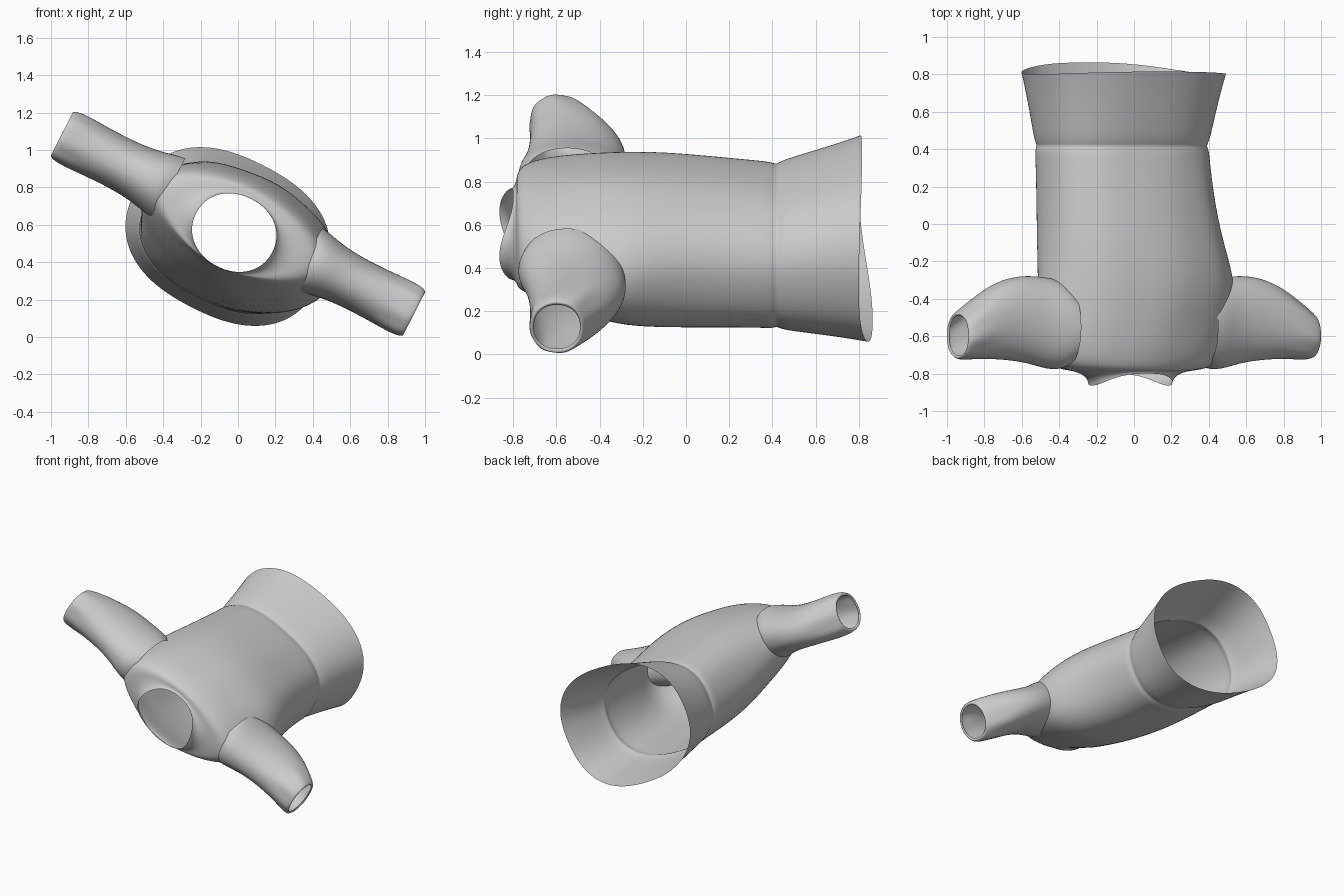
import bpy, bmesh, math

if "Cube" in bpy.data.objects:
    bpy.data.objects.remove(bpy.data.objects["Cube"])

TILT = math.radians(27)
C, S = math.cos(TILT), math.sin(TILT)


def tilted(cx, cz, u, v, y):
    """Point on the garment plane: u runs along the sleeves, v through the thickness."""
    return (cx + u * C + v * S, y, cz - u * S + v * C)


def super_ellipse(t, a, b, n):
    c, s = math.cos(t), math.sin(t)
    return (a * math.copysign(abs(c) ** (2 / n), c),
            b * math.copysign(abs(s) ** (2 / n), s))


def loft(name, rings):
    bm = bmesh.new()
    rows = [[bm.verts.new(p) for p in ring] for ring in rings]
    n = len(rows[0])
    for a, b in zip(rows, rows[1:]):
        for i in range(n):
            bm.faces.new((a[i], a[(i + 1) % n], b[(i + 1) % n], b[i]))
    bmesh.ops.recalc_face_normals(bm, faces=bm.faces)
    mesh = bpy.data.meshes.new(name)
    bm.to_mesh(mesh)
    bm.free()
    for f in mesh.polygons:
        f.use_smooth = True
    ob = bpy.data.objects.new(name, mesh)
    bpy.context.collection.objects.link(ob)
    sub = ob.modifiers.new("smooth", 'SUBSURF')
    sub.levels = sub.render_levels = 2
    return ob


N = 32
ANGLES = [2 * math.pi * i / N for i in range(N)]

# Torso sections: y, centre x, centre z, half width, half thickness, roundness
torso = [
    (-0.785, -0.02, 0.57, 0.31, 0.215, 2.0),
    (-0.780, -0.01, 0.58, 0.42, 0.225, 1.9),
    (-0.74, 0.00, 0.585, 0.50, 0.24, 1.85),
    (-0.65, 0.00, 0.58, 0.54, 0.27, 1.85),
    (-0.54, 0.00, 0.565, 0.56, 0.30, 1.9),
    (-0.42, 0.01, 0.55, 0.57, 0.325, 1.95),
    (-0.28, 0.01, 0.535, 0.56, 0.345, 2.1),
    (-0.10, -0.02, 0.53, 0.52, 0.35, 2.3),
    (0.12, -0.045, 0.52, 0.49, 0.342, 2.4),
    (0.34, -0.06, 0.51, 0.48, 0.332, 2.4),
    (0.395, -0.065, 0.505, 0.48, 0.332, 2.4),
]
rings = []
# Neckline dips between the two raised collar tips
for y0, lift, a, b in ((-0.80, 0.065, 0.23, 0.203), (-0.785, 0.04, 0.238, 0.208)):
    ring = []
    for t in ANGLES:
        u, v = super_ellipse(t, a, b, 2.1)
        ring.append(tilted(-0.02, 0.558, u, v, y0 - lift * abs(math.cos(t)) ** 3))
    rings.append(ring)
for y, cx, cz, a, b, n in torso:
    ring = []
    for t in ANGLES:
        u, v = super_ellipse(t, a, b, n)
        # soft lengthwise folds in the cloth
        fold = 1 + (0.012 * math.sin(9 * t + 1) if -0.6 < y < 0.35 else 0)
        ring.append(tilted(cx, cz, u, v * fold, y))
    rings.append(ring)
# Gathered seam, then the flared lower band
band = [
    (0.42, 0.465, 0.322), (0.44, 0.48, 0.34), (0.55, 0.50, 0.365),
    (0.70, 0.53, 0.40), (0.80, 0.555, 0.427),
]
for y, a, b in band:
    k = (y - 0.42) / 0.38
    ring = []
    for t in ANGLES:
        u, v = super_ellipse(t, a, b, 2.4)
        wave = k * (0.065 * max(0, -math.sin(t)) ** 2 + 0.015 * max(0, math.sin(t)) ** 2)
        ring.append(tilted(-0.065 + 0.01 * k, 0.505 + 0.032 * k, u, v, y + wave))
    rings.append(ring)
loft("torso", rings)

# Sleeve sections: distance along arm, lower y, upper y, half thickness
sleeve = [
    (0.41, -0.76, -0.34, 0.185), (0.46, -0.78, -0.30, 0.178),
    (0.52, -0.775, -0.285, 0.163), (0.58, -0.76, -0.28, 0.152),
    (0.66, -0.74, -0.275, 0.144), (0.76, -0.728, -0.29, 0.142),
    (0.86, -0.722, -0.33, 0.145), (0.94, -0.722, -0.385, 0.148),
    (1.00, -0.725, -0.43, 0.148), (1.045, -0.725, -0.465, 0.142),
    (1.062, -0.715, -0.48, 0.128), (1.05, -0.705, -0.49, 0.115),
]
for side, label in ((-1, "left_sleeve"), (1, "right_sleeve")):
    rings = []
    for k, (d, lo, hi, hv) in enumerate(sleeve):
        ring = []
        for i, t in enumerate(ANGLES):
            y, v = super_ellipse(t, (hi - lo) / 2, hv, 2.15)
            # puckers where the cuff is gathered
            pucker = 1 + (0.02 * math.sin(i * math.pi / 2) if 7 <= k <= 9 else 0)
            ring.append(tilted(0, 0.605, side * d, v * pucker, (lo + hi) / 2 + y * pucker))
        rings.append(ring)
    loft(label, rings)
